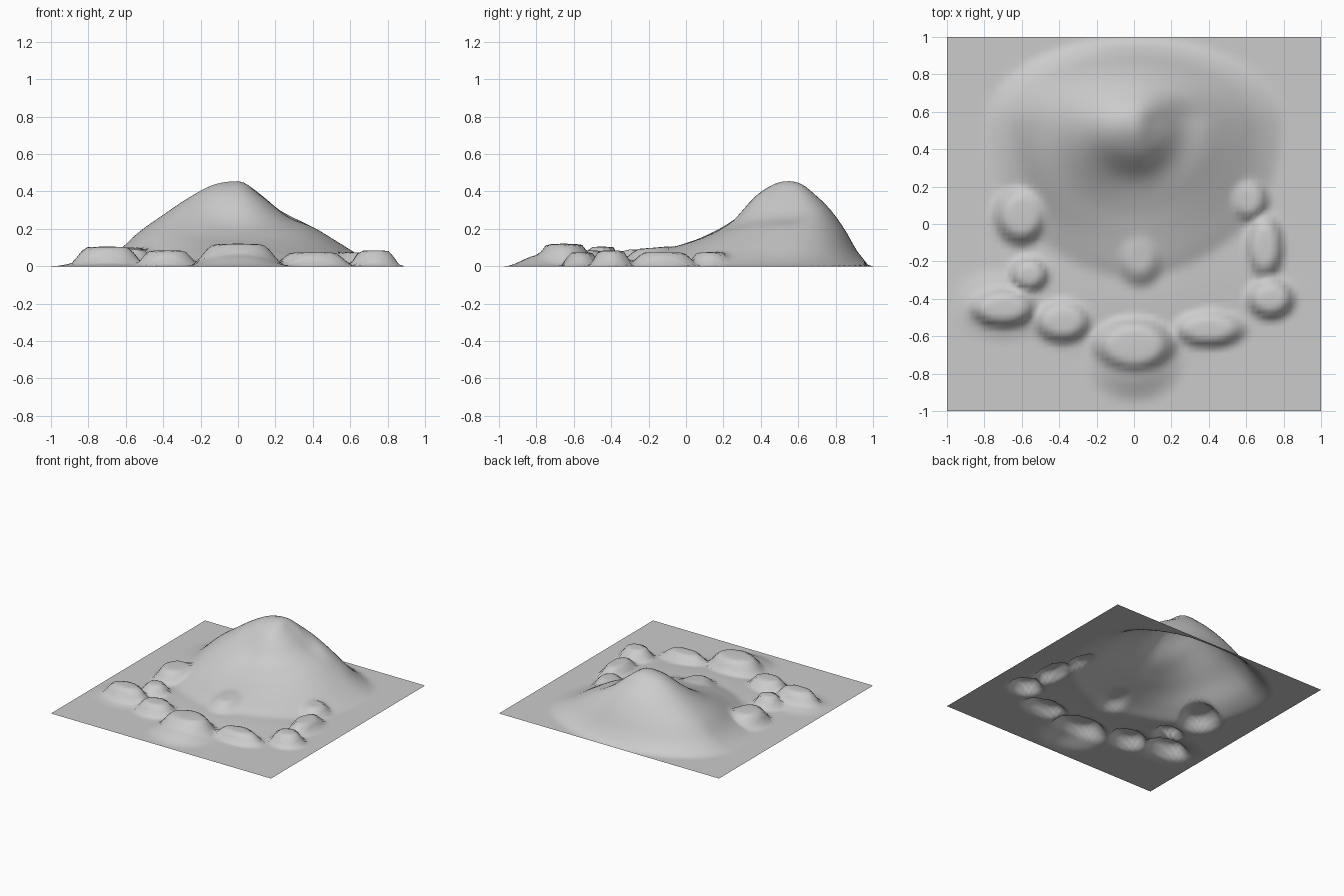
import bpy, bmesh, math

cube = bpy.data.objects.get("Cube")
if cube:
    bpy.data.objects.remove(cube)

PEAK_Y = 0.54
# slope heights at even steps from the peak to the foot, and the foot distance
BACK = (0.46, [0.455, 0.44, 0.38, 0.305, 0.2, 0.07, 0])
FRONT = (0.9, [0.455, 0.39, 0.235, 0.155, 0.105, 0.06, 0])
LEFT = (0.8, [0.455, 0.37, 0.265, 0.21, 0.13, 0.05, 0])
RIGHT = (0.8, [0.455, 0.435, 0.365, 0.275, 0.18, 0.06, 0])

# rim boulders: centre x, centre y, radius x, radius y, height
BOULDERS = [
    (-0.6, 0.05, 0.15, 0.17, 0.1), (-0.56, -0.27, 0.11, 0.1, 0.09),
    (-0.7, -0.45, 0.19, 0.11, 0.105), (-0.38, -0.52, 0.16, 0.12, 0.085),
    (0, -0.65, 0.23, 0.16, 0.12), (0.4, -0.56, 0.2, 0.1, 0.075),
    (0.73, -0.4, 0.13, 0.11, 0.085), (0.7, -0.12, 0.1, 0.18, 0.075),
    (0.61, 0.13, 0.11, 0.12, 0.075),
]
# broad low mounds: tongue, basin floor, skirts around the rim
MOUNDS = [
    (0.03, -0.18, 0.17, 0.2, 0.095), (0, -0.2, 0.75, 0.55, 0.03),
    (0, -0.72, 0.27, 0.23, 0.06), (-0.7, -0.43, 0.28, 0.2, 0.03),
]


def smoothstep(a, b, v):
    t = min(max((v - a) / (b - a), 0), 1)
    return t * t * (3 - 2 * t)


def curve(values, t):
    """Smooth interpolation through evenly spaced heights."""
    n = len(values) - 1
    s = min(t, 1) * n
    i = min(int(s), n - 1)
    f = s - i
    p = [values[min(abs(k), n)] for k in range(i - 1, i + 3)]
    m1, m2 = (p[2] - p[0]) / 2, (p[3] - p[1]) / 2
    d = p[2] - p[1]
    return max(p[1] + f * (m1 + f * (3 * d - 2 * m1 - m2 + f * (m1 + m2 - 2 * d))), 0)


def mountain(x, y):
    rx, side = LEFT if x > 0 else RIGHT
    ry, face = BACK if y > PEAK_Y else FRONT
    a, b = (x / rx) ** 2, ((y - PEAK_Y) / ry) ** 2
    t = math.sqrt(a + b)
    w = a / (a + b) if t > 0 else 0
    return w * curve(side, t) + (1 - w) * curve(face, t)


def bump(x, y, spec, inner, outer):
    cx, cy, rx, ry, h = spec
    r = math.hypot((x - cx) / rx, (y - cy) / ry)
    return h * (1 - smoothstep(inner, outer, r)) * (1 - 0.1 * min(r, 1) ** 2)


def height(x, y):
    parts = [mountain(x, y)]
    parts += [bump(x, y, s, 0.55, 1.15) for s in BOULDERS]
    parts += [bump(x, y, s, 0.3, 1.1) for s in MOUNDS]
    edge = smoothstep(1, 0.94, max(abs(x), abs(y)))
    return edge * sum(p ** 5 for p in parts) ** 0.2


# terrain sheet
bm = bmesh.new()
bmesh.ops.create_grid(bm, x_segments=72, y_segments=72, size=1)
for v in bm.verts:
    v.co.z = height(v.co.x, v.co.y)
for f in bm.faces:
    f.smooth = True
mesh = bpy.data.meshes.new("terrain")
bm.to_mesh(mesh)
bm.free()
terrain = bpy.data.objects.new("terrain", mesh)
bpy.context.collection.objects.link(terrain)

# pale grey stone
stone = bpy.data.materials.new("pale_grey")
stone.use_nodes = True
colour = (0.6, 0.6, 0.6, 1)
stone.diffuse_color = colour
stone.node_tree.nodes["Principled BSDF"].inputs["Base Color"].default_value = colour
mesh.materials.append(stone)
